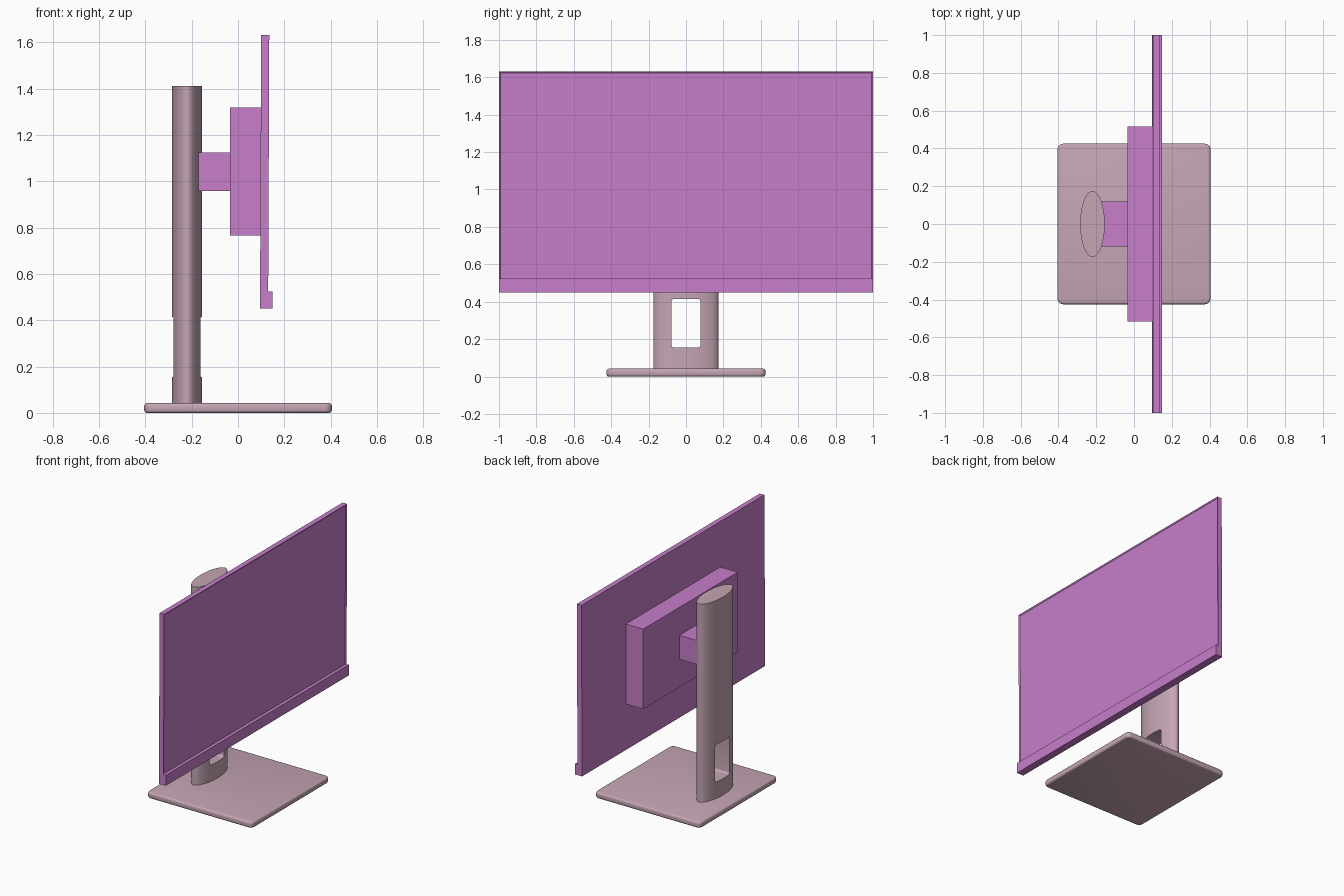
import bpy, bmesh, math

cube = bpy.data.objects.get("Cube")
if cube:
    bpy.data.objects.remove(cube, do_unlink=True)


def material(name, rgb):
    mat = bpy.data.materials.new(name)
    mat.use_nodes = True
    mat.diffuse_color = (*rgb, 1)
    mat.node_tree.nodes["Principled BSDF"].inputs["Base Color"].default_value = (*rgb, 1)
    return mat


orchid = material("orchid", (0.57, 0.21, 0.59))
dusty_pink = material("dusty pink", (0.56, 0.38, 0.46))


def add_object(name, bm, mat):
    bmesh.ops.recalc_face_normals(bm, faces=bm.faces)
    mesh = bpy.data.meshes.new(name)
    bm.to_mesh(mesh)
    bm.free()
    mesh.materials.append(mat)
    obj = bpy.data.objects.new(name, mesh)
    bpy.context.collection.objects.link(obj)
    return obj


def box(x, y, z):
    """Box mesh from (low, high) ranges on each axis."""
    bm = bmesh.new()
    bmesh.ops.create_cube(bm, size=1)
    for v in bm.verts:
        for axis, (low, high) in enumerate((x, y, z)):
            v.co[axis] = low if v.co[axis] < 0 else high
    return bm


def round_edges(bm, axis, radius):
    """Round the box edges that run along one axis."""
    edges = [e for e in bm.edges
             if abs((e.verts[0].co - e.verts[1].co).normalized()[axis]) > 0.99]
    bmesh.ops.bevel(bm, geom=edges, offset=radius, segments=5,
                    profile=0.5, affect='EDGES')


def smooth(obj):
    bpy.ops.object.select_all(action='DESELECT')
    obj.select_set(True)
    bpy.context.view_layer.objects.active = obj
    bpy.ops.object.shade_smooth_by_angle(angle=math.radians(35))


# Base plate with rounded corners and softened rims
bm = box((-0.405, 0.405), (-0.425, 0.425), (0, 0.042))
round_edges(bm, 2, 0.03)
rims = [e for e in bm.edges if abs(e.verts[0].co.z - e.verts[1].co.z) < 0.001]
bmesh.ops.bevel(bm, geom=rims, offset=0.012, segments=3, profile=0.5, affect='EDGES')
smooth(add_object("base_plate", bm, dusty_pink))

# Elliptical post
bm = bmesh.new()
bmesh.ops.create_cone(bm, cap_ends=True, segments=64, radius1=1, radius2=1, depth=1)
for v in bm.verts:
    v.co.x = v.co.x * 0.065 - 0.22
    v.co.y *= 0.174
    v.co.z = 0.035 if v.co.z < 0 else 1.412
post = add_object("stand_post", bm, dusty_pink)

# Cable opening through the post
bm = box((-0.4, 0), (-0.078, 0.078), (0.155, 0.415))
round_edges(bm, 0, 0.014)
cutter = add_object("cable_opening_cutter", bm, dusty_pink)
cutter.hide_render = True
cut = post.modifiers.new("cable_opening", 'BOOLEAN')
cut.operation = 'DIFFERENCE'
cut.solver = 'EXACT'
cut.object = cutter
bpy.context.view_layer.objects.active = post
bpy.ops.object.modifier_apply(modifier=cut.name)
bpy.data.objects.remove(cutter, do_unlink=True)
smooth(post)

# Mount arm and rear housing
add_object("mount_arm", box((-0.17, -0.03), (-0.12, 0.12), (0.958, 1.124)), orchid)
add_object("rear_housing", box((-0.034, 0.1), (-0.516, 0.516), (0.765, 1.318)), orchid)

# Display panel: slight backward lean, thin bezel and recessed screen
bm = box((0.095, 0.13), (-1, 1), (0.45, 1.632))
bm.normal_update()
front = max(bm.faces, key=lambda f: f.normal.x)
bmesh.ops.inset_region(bm, faces=[front], thickness=0.012)
for v in front.verts:
    v.co.x -= 0.006
    if v.co.z < 1:
        v.co.z = 0.535
for v in bm.verts:
    v.co.x += 0.005 * (v.co.z - 0.45) / 1.18
# Square the recess walls to the bezel
add_object("display_panel", bm, orchid)

# Lower chin projecting past the screen
add_object("display_chin", box((0.096, 0.148), (-1, 1), (0.45, 0.523)), orchid)
